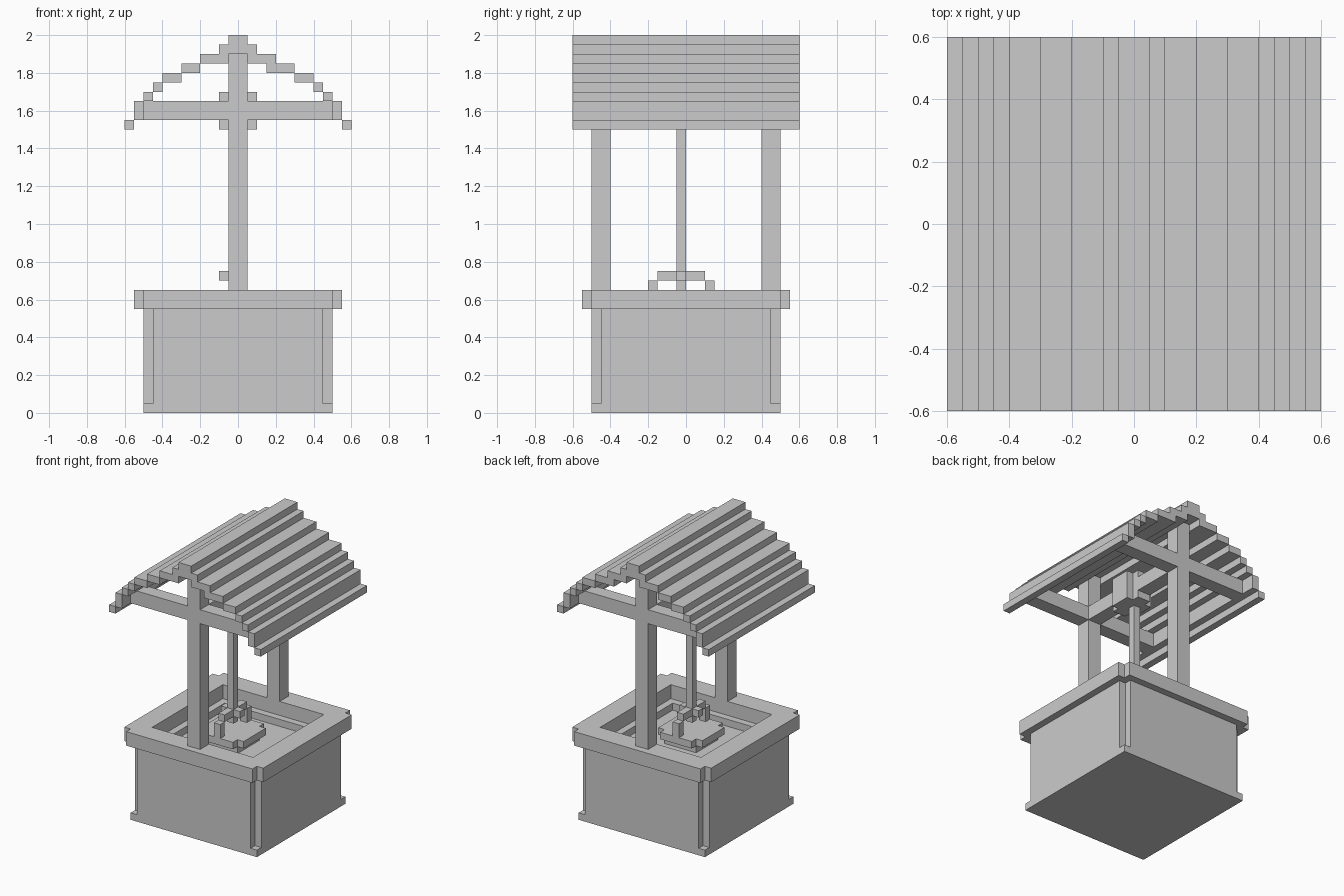
import bpy, bmesh
from mathutils import Vector

if "Cube" in bpy.data.objects:
    bpy.data.objects.remove(bpy.data.objects["Cube"])


def prism(name, outline, start, end, axis="z"):
    """Extrude a 2D outline along z (points are x, y) or along y (points are x, z)."""
    bm = bmesh.new()
    if axis == "z":
        pts, move = [(a, b, start) for a, b in outline], Vector((0, 0, end - start))
    else:
        pts, move = [(a, start, b) for a, b in outline], Vector((0, end - start, 0))
    face = bm.faces.new([bm.verts.new(p) for p in pts])
    ext = bmesh.ops.extrude_face_region(bm, geom=[face])
    bmesh.ops.translate(bm, vec=move,
                        verts=[g for g in ext["geom"] if isinstance(g, bmesh.types.BMVert)])
    bmesh.ops.recalc_face_normals(bm, faces=bm.faces)
    mesh = bpy.data.meshes.new(name)
    bm.to_mesh(mesh)
    bm.free()
    obj = bpy.data.objects.new(name, mesh)
    bpy.context.collection.objects.link(obj)
    return obj


def box(name, x0, x1, y0, y1, z0, z1):
    return prism(name, [(x0, y0), (x1, y0), (x1, y1), (x0, y1)], z0, z1)


def cross(w, n, v=None, m=None, cx=0, cy=0):
    """Rectangle of half size w by v whose corners are notched in to n and m."""
    v, m = v or w, m or n
    pts = [(w, -m), (w, m), (n, m), (n, v), (-n, v), (-n, m),
           (-w, m), (-w, -m), (-n, -m), (-n, -v), (n, -v), (n, -m)]
    return [(x + cx, y + cy) for x, y in pts]


def hollow(obj, half, z0, z1):
    cutter = box(obj.name + "_cutter", -half, half, -half, half, z0, z1)
    cutter.hide_render = True
    cutter.hide_set(True)
    mod = obj.modifiers.new("hollow", "BOOLEAN")
    mod.operation, mod.solver, mod.object = "DIFFERENCE", "EXACT", cutter


# Well: base slab, walls with notched corners around the water, overhanging rim
box("base", -0.5, 0.5, -0.5, 0.5, 0, 0.05)
hollow(prism("wall", cross(0.5, 0.45), 0.05, 0.55), 0.35, 0.5, 0.7)
hollow(prism("rim", cross(0.55, 0.5), 0.55, 0.65), 0.4, 0.4, 0.8)

# Upright posts with their cross beams, front and back
frame = [(-0.05, 0.65), (0.05, 0.65), (0.05, 1.55), (0.5, 1.55), (0.5, 1.65), (0.05, 1.65),
         (0.05, 1.9), (-0.05, 1.9), (-0.05, 1.65), (-0.5, 1.65), (-0.5, 1.55), (-0.05, 1.55)]
for label, y in (("front", -0.5), ("back", 0.4)):
    prism(label + "_post_and_beam", frame, y, y + 0.1, axis="y")

# Stepped roof boards: inner x, outer x, bottom z, top z
boards = [(0.05, 0.1, 1.9, 1.95), (0.05, 0.2, 1.85, 1.9), (0.2, 0.3, 1.8, 1.85),
          (0.3, 0.4, 1.75, 1.8), (0.4, 0.45, 1.7, 1.75), (0.45, 0.5, 1.65, 1.7),
          (0.5, 0.55, 1.55, 1.65), (0.55, 0.6, 1.5, 1.55)]
box("roof_ridge", -0.05, 0.05, -0.6, 0.6, 1.9, 2.0)
for i, (a, b, z0, z1) in enumerate(boards):
    box(f"left_roof_board_{i}", -b, -a, -0.6, 0.6, z0, z1)
    inner = 0.15 if i == 2 else a
    box(f"right_roof_board_{i}", inner, b, -0.6, 0.6, z0, z1)

# Axle, spool and rope
box("axle_front", -0.05, 0.05, -0.4, -0.15, 1.55, 1.65)
box("axle_back", -0.05, 0.05, 0.1, 0.4, 1.55, 1.65)
prism("spool", cross(0.1, 0.05, 0.125, 0.075, cy=-0.025), 1.5, 1.7)
box("rope", -0.05, 0, -0.05, 0, 0.65, 1.5)

# Bucket with a wider lip, arched handle and rope knot
C = -0.025
box("bucket_body", -0.15, 0.1, -0.15, 0.1, 0.5, 0.55)
prism("bucket_lip", cross(0.175, 0.125, cx=C, cy=C), 0.55, 0.6)
prism("handle_bar_and_knot", cross(0.075, 0.025, 0.125, 0.025, cx=C, cy=C), 0.7, 0.75)
for label, y in (("front", -0.2), ("back", 0.1)):
    box(label + "_handle_leg", -0.05, 0, y, y + 0.05, 0.6, 0.7)
